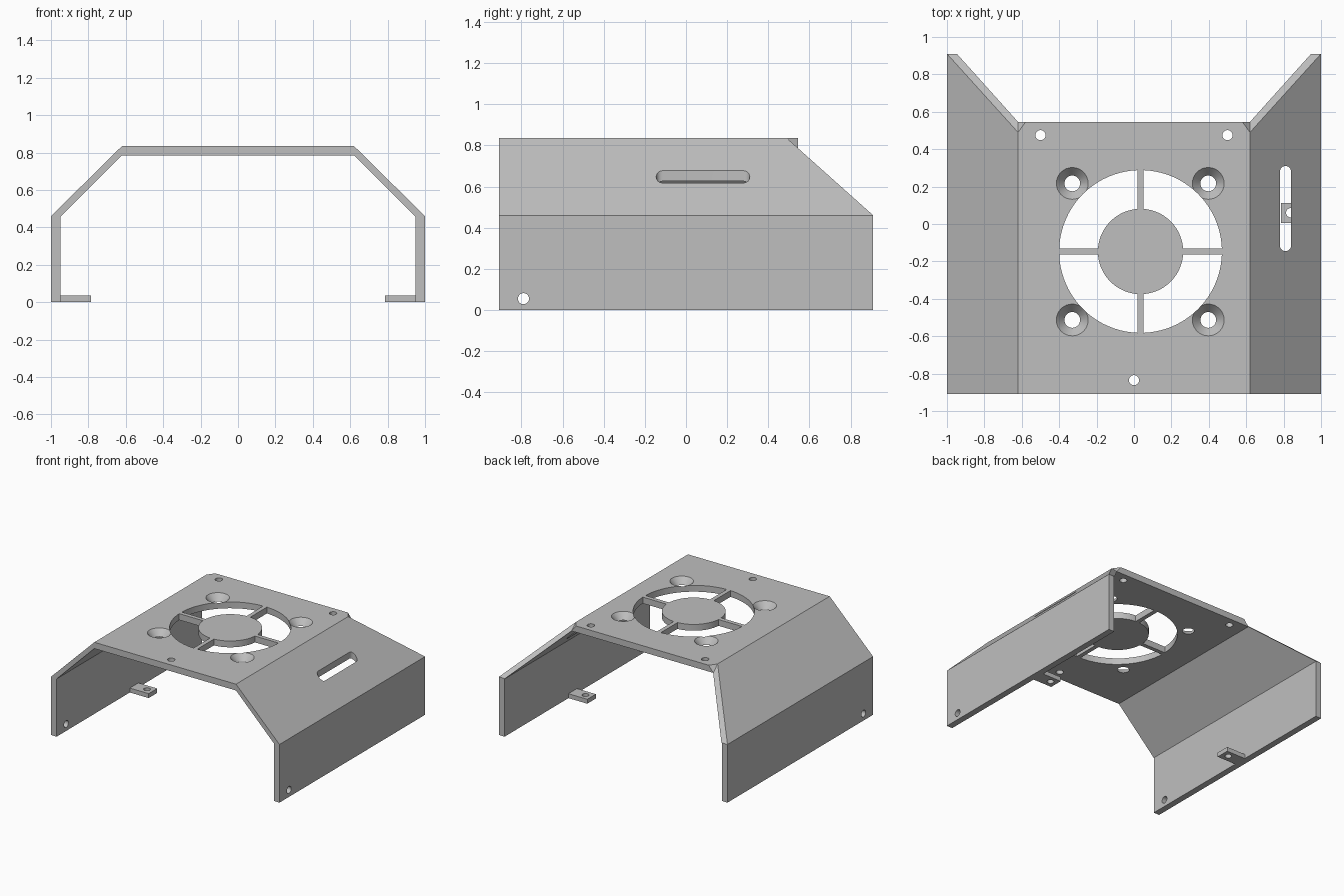
import bpy, bmesh
from math import sin, cos, pi, asin
from mathutils import Vector

if "Cube" in bpy.data.objects:
    bpy.data.objects.remove(bpy.data.objects["Cube"])

grey = bpy.data.materials.new("sheet grey")
grey.use_nodes = True
colour = (0.52, 0.52, 0.52, 1)
grey.diffuse_color = colour
grey.node_tree.nodes["Principled BSDF"].inputs["Base Color"].default_value = colour

TOP, BEND, WIDE, HALF = 0.835, 0.46, 0.62, 0.91
SHEET = 0.05


def finish(name, bm):
    bmesh.ops.recalc_face_normals(bm, faces=bm.faces)
    mesh = bpy.data.meshes.new(name)
    bm.to_mesh(mesh)
    bm.free()
    mesh.materials.append(grey)
    obj = bpy.data.objects.new(name, mesh)
    bpy.context.collection.objects.link(obj)
    return obj


def prism(name, outline, lo, hi, axis):
    """Extrude a 2D outline along an axis: x takes (y, z), y takes (x, z), z takes (x, y)."""
    bm = bmesh.new()
    i = "xyz".index(axis)
    verts = []
    for p in outline:
        co = list(p)
        co.insert(i, lo)
        verts.append(bm.verts.new(co))
    face = bm.faces.new(verts)
    moved = bmesh.ops.extrude_face_region(bm, geom=[face])["geom"]
    shift = Vector((0, 0, 0))
    shift[i] = hi - lo
    bmesh.ops.translate(bm, vec=shift, verts=[g for g in moved if isinstance(g, bmesh.types.BMVert)])
    return finish(name, bm)


def arc(cx, cy, r, start, end, n):
    return [(cx + r * cos(start + (end - start) * k / n),
             cy + r * sin(start + (end - start) * k / n)) for k in range(n + 1)]


def circle(cx, cy, r, n=32):
    return arc(cx, cy, r, 0, 2 * pi, n)[:-1]


def rect(x0, x1, y0, y1):
    return [(x0, y0), (x1, y0), (x1, y1), (x0, y1)]


def cut(obj, cutter):
    cutter.hide_render = True
    mod = obj.modifiers.new("cut", "BOOLEAN")
    mod.operation, mod.solver, mod.object = "DIFFERENCE", "EXACT", cutter
    bpy.context.view_layer.objects.active = obj
    bpy.ops.object.modifier_apply(modifier=mod.name)
    bpy.data.objects.remove(cutter)


# Folded sheet cover
outer = [(1, 0), (1, BEND), (WIDE, TOP)]
inner = [(WIDE, TOP - SHEET), (1 - SHEET, BEND - 0.003), (1 - SHEET, 0)]
mirror = lambda pts: [(-x, z) for x, z in reversed(pts)]
cover = prism("cover", outer + mirror(outer) + mirror(inner) + inner, -HALF, HALF, "y")

# Back edge: flat on the roof, slanted on the shoulders
EDGE = 0.545
cut(cover, prism("roof_end", rect(-WIDE - 0.001, WIDE + 0.001, EDGE, 1), 0.7, 0.9, "z"))
slope = (HALF - 0.49) / (TOP - BEND)
slant = [(HALF + 0.1 * slope, BEND - 0.1), (0.49 - 0.1 * slope, TOP + 0.1), (1.2, TOP + 0.1), (1.2, BEND - 0.1)]
for s in (-1, 1):
    lo, hi = sorted((s * WIDE, s * 1.1))
    cut(cover, prism("shoulder_end", slant, lo, hi, "x"))
    # Small bevel at the roof corner
    bm = bmesh.new()
    for p in ((WIDE, 0.49, TOP), (0.58, EDGE, TOP), (WIDE, EDGE, TOP - SHEET),
              (WIDE + 0.03, EDGE + 0.03, TOP + 0.03)):
        bm.verts.new((s * p[0], p[1], p[2]))
    bmesh.ops.convex_hull(bm, input=bm.verts)
    cut(cover, finish("corner_bevel", bm))

# Fan opening: four ring sectors leave a hub and spokes
FX, FY, RING, HUB, SPOKE = 0.035, -0.147, 0.435, 0.228, 0.0165
for q in range(4):
    a, b = asin(SPOKE / RING), asin(SPOKE / HUB)
    t = q * pi / 2
    sector = arc(FX, FY, RING, t + a, t + pi / 2 - a, 20) + arc(FX, FY, HUB, t + pi / 2 - b, t + b, 20)
    cut(cover, prism("fan_sector", sector, 0.7, 0.9, "z"))

# Countersunk screw holes around the fan
for x in (-0.33, 0.397):
    for y in (-0.513, 0.217):
        bm = bmesh.new()
        # Taper continued past both faces of the sheet
        bmesh.ops.create_cone(bm, cap_ends=True, segments=32, radius1=0.0334, radius2=0.0936, depth=0.07)
        bmesh.ops.translate(bm, vec=(x, y, TOP - SHEET / 2), verts=bm.verts)
        cut(cover, finish("countersink", bm))

# Small roof holes
for x, y in ((-0.5, 0.475), (0.5, 0.475), (0, -0.835)):
    cut(cover, prism("roof_hole", circle(x, y, 0.027), 0.7, 0.9, "z"))

# Side wall holes, through both walls
cut(cover, prism("wall_hole", circle(-0.79, 0.055, 0.027), -1.1, 1.1, "x"))

# Rounded slot in one shoulder
slot = arc(0.81, 0.28, 0.03, 0, pi, 12) + arc(0.81, -0.115, 0.03, pi, 2 * pi, 12)
cut(cover, prism("shoulder_slot", slot, 0.5, 0.8, "z"))

parts = [cover]

# Mounting tabs at the foot of each wall
for s, side in ((-1, "right"), (1, "left")):
    lo, hi = sorted((s * 0.785, s * (1 - SHEET)))
    tab = prism(side + "_mounting_tab", rect(lo, hi, 0.005, 0.112), 0, 0.035, "z")
    cut(tab, prism("tab_hole", circle(s * 0.838, 0.06, 0.025), -0.1, 0.1, "z"))
    parts.append(tab)

# Smooth the round walls, keep folds sharp
bpy.ops.object.select_all(action="DESELECT")
for obj in parts:
    obj.select_set(True)
bpy.context.view_layer.objects.active = cover
bpy.ops.object.shade_smooth_by_angle(angle=pi / 6)
